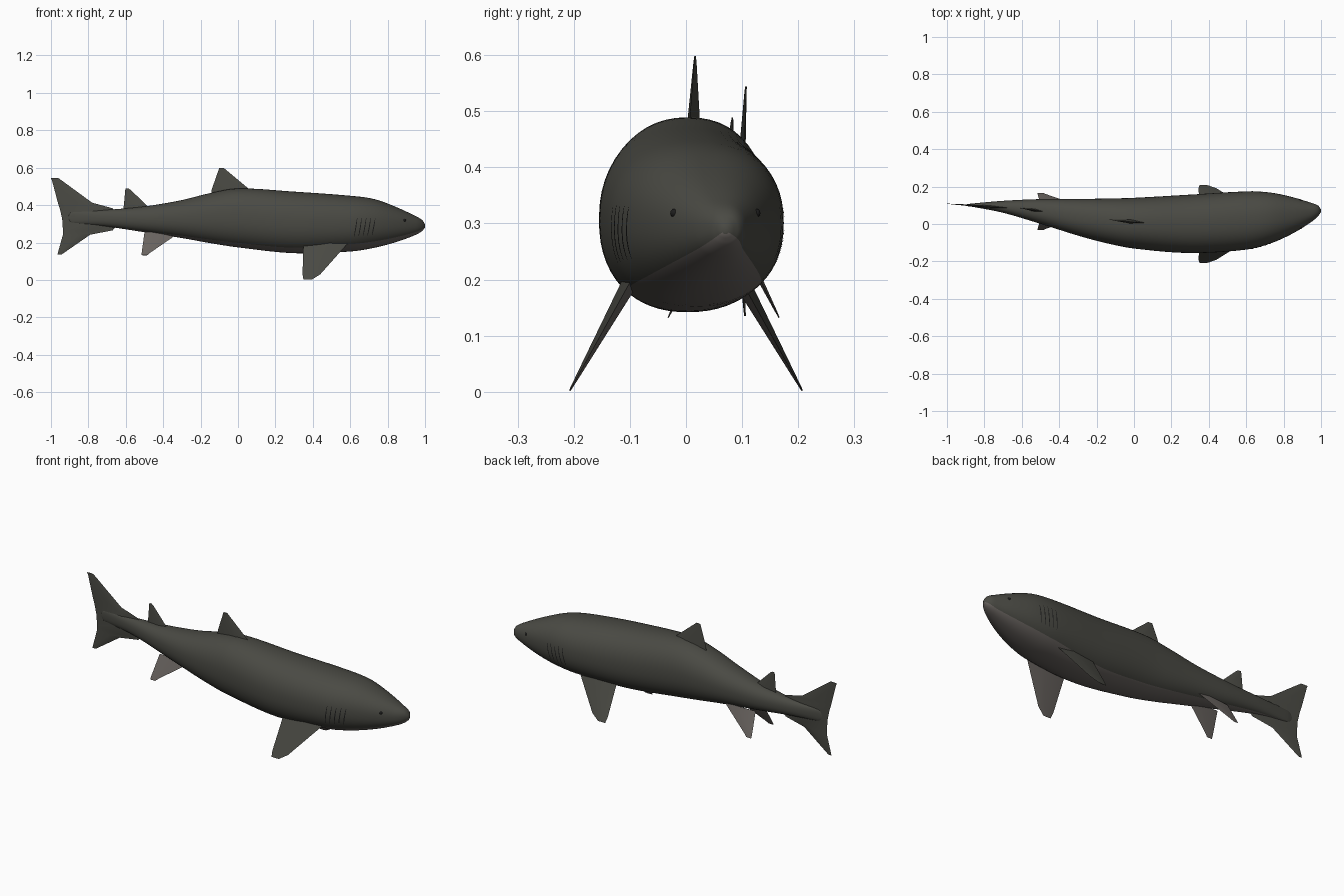
import bpy, bmesh, math
from mathutils import Vector

if "Cube" in bpy.data.objects:
    bpy.data.objects.remove(bpy.data.objects["Cube"])


def material(name, rgb):
    m = bpy.data.materials.new(name)
    m.diffuse_color = (*rgb, 1)
    m.use_nodes = True
    m.node_tree.nodes["Principled BSDF"].inputs["Base Color"].default_value = m.diffuse_color
    return m


DARK = material("dark olive grey", (0.068, 0.068, 0.057))
PALE = material("pale belly grey", (0.14, 0.125, 0.115))
BLACK = material("near black", (0.012, 0.012, 0.012))


def finish(name, bm, mats, smooth=40):
    bmesh.ops.recalc_face_normals(bm, faces=bm.faces)
    me = bpy.data.meshes.new(name)
    bm.to_mesh(me)
    bm.free()
    for m in mats:
        me.materials.append(m)
    ob = bpy.data.objects.new(name, me)
    bpy.context.collection.objects.link(ob)
    bpy.ops.object.select_all(action='DESELECT')
    ob.select_set(True)
    bpy.context.view_layer.objects.active = ob
    bpy.ops.object.shade_smooth_by_angle(angle=math.radians(smooth))
    return ob


# Body stations: x, top z, bottom z, back y, front y, belly half angle
BODY = [
    (-0.905, 0.345, 0.325, 0.103, 0.099, 12),
    (-0.895, 0.360, 0.310, 0.105, 0.096, 12),
    (-0.87, 0.367, 0.302, 0.109, 0.093, 15),
    (-0.70, 0.375, 0.285, 0.124, 0.060, 20),
    (-0.50, 0.393, 0.255, 0.133, 0.001, 27),
    (-0.30, 0.427, 0.224, 0.134, -0.062, 31),
    (-0.15, 0.464, 0.197, 0.136, -0.102, 33),
    (0.00, 0.489, 0.174, 0.140, -0.131, 34),
    (0.30, 0.472, 0.143, 0.157, -0.155, 37),
    (0.60, 0.450, 0.152, 0.174, -0.137, 45),
    (0.73, 0.432, 0.172, 0.168, -0.104, 45),
    (0.85, 0.388, 0.204, 0.143, -0.050, 46),
    (0.95, 0.341, 0.241, 0.112, 0.012, 48),
    (0.985, 0.320, 0.262, 0.098, 0.043, 52),
    (1.00, 0.297, 0.281, 0.077, 0.064, 55),
]


def station(x):
    """Smooth interpolation of the body table."""
    n = len(BODY)
    i = max(k for k in range(n - 1) if BODY[k][0] <= x + 1e-9)
    a, b = BODY[i], BODY[i + 1]
    h = b[0] - a[0]
    t = (x - a[0]) / h

    def slope(k, c):
        lo, hi = max(k - 1, 0), min(k + 1, n - 1)
        return (BODY[hi][c] - BODY[lo][c]) / (BODY[hi][0] - BODY[lo][0])
    out = []
    for c in range(1, 6):
        d = (b[c] - a[c]) / h
        s0, s1 = slope(i, c), slope(i + 1, c)
        lim = 3 * abs(d)
        s0, s1 = (max(-lim, min(lim, s)) for s in (s0, s1))
        out.append((2*t**3 - 3*t*t + 1) * a[c] + (t**3 - 2*t*t + t) * h * s0
                   + (3*t*t - 2*t**3) * b[c] + (t**3 - t*t) * h * s1)
    return out


def surface(x, ang, grow=0.0):
    """Point on the body; ang 0 = back (+y), 90 = top."""
    zt, zb, yb, yf, _ = station(x)
    c, s = math.cos(ang), math.sin(ang)
    e = 2 / 2.25
    return Vector((x,
                   (yb + yf) / 2 + ((yb - yf) / 2 + grow) * math.copysign(abs(c)**e, c),
                   (zt + zb) / 2 + ((zt - zb) / 2 + grow) * math.copysign(abs(s)**e, s)))


# Body loft, with an edge loop following the belly colour border
NB, NT = 14, 42
xs = []
for a, b in zip(BODY, BODY[1:]):
    k = max(3, round((b[0] - a[0]) / 0.03))
    xs += [a[0] + (b[0] - a[0]) * j / k for j in range(k)]
xs.append(1.0)
bm = bmesh.new()
rings = []
for x in xs:
    h = math.radians(station(x)[4])
    down = -math.pi / 2
    angs = [down - h + 2 * h * j / NB for j in range(NB)]
    angs += [down + h + (2 * math.pi - 2 * h) * j / NT for j in range(NT)]
    rings.append([bm.verts.new(surface(x, a)) for a in angs])
for r, q in zip(rings, rings[1:]):
    for j in range(NB + NT):
        k = (j + 1) % (NB + NT)
        f = bm.faces.new((r[j], r[k], q[k], q[j]))
        f.material_index = 1 if j < NB else 0
bm.faces.new(rings[0])
bm.faces.new(rings[-1])
finish("body", bm, (DARK, PALE), 60)


def fin(name, stations, mats, pale_under=False):
    """Loft lens sections; each station is (leading, trailing, thickness, normal)."""
    bm = bmesh.new()
    loops = []
    for le, te, t, n in stations:
        le, te, n = Vector(le), Vector(te), Vector(n).normalized()
        mid = le.lerp(te, 0.4)
        loops.append([bm.verts.new(p) for p in (le, mid + n*t/2, te, mid - n*t/2)])
    for a, b in zip(loops, loops[1:]):
        for j in range(4):
            k = (j + 1) % 4
            bm.faces.new((a[j], a[k], b[k], b[j]))
    bm.faces.new(loops[0])
    bm.faces.new(loops[-1])
    bmesh.ops.recalc_face_normals(bm, faces=bm.faces)
    if pale_under:
        for f in bm.faces:
            f.material_index = 1 if f.normal.z < 0 else 0
    return finish(name, bm, mats, 25)


def upright_fin(name, rows, y_of_x, lean=0.0):
    """Vertical fin; rows are (leading x, trailing x, z, thickness)."""
    z0 = rows[0][2]
    st = []
    for xl, xt, z, t in rows:
        dy = lean * (z - z0)
        st.append(((xl, y_of_x(xl) + dy, z), (xt, y_of_x(xt) + dy, z), t, (0.1, 1, 0)))
    fin(name, st, (DARK,))


upright_fin("first_dorsal_fin",
            [(0.10, -0.145, 0.45, 0.026), (0.06, -0.14, 0.485, 0.022),
             (-0.06, -0.105, 0.585, 0.006), (-0.075, -0.10, 0.598, 0.003)],
            lambda x: 0.013 - 0.09 * x, -0.03)
upright_fin("second_dorsal_fin",
            [(-0.46, -0.615, 0.37, 0.016), (-0.49, -0.61, 0.40, 0.013),
             (-0.572, -0.603, 0.48, 0.004), (-0.585, -0.60, 0.489, 0.002)],
            lambda x: 0.075 - 0.15 * (x + 0.54))
upright_fin("tail_fin",
            [(-0.945, -0.965, 0.135, 0.003), (-0.93, -0.963, 0.145, 0.004),
             (-0.79, -0.936, 0.242, 0.010), (-0.67, -0.936, 0.265, 0.013),
             (-0.62, -0.94, 0.325, 0.013), (-0.67, -0.953, 0.383, 0.013),
             (-0.78, -0.963, 0.413, 0.010), (-0.94, -0.994, 0.53, 0.004),
             (-0.96, -1.0, 0.544, 0.003)],
            lambda x: 0.10 - 0.07 * (x + 0.88))


# Paired fins, mirrored about their own centre plane
def paired(name, rows, centre, root_y, root_z, splay, mats, pale_under):
    for tag, s in (("front", -1), ("back", 1)):
        st = []
        for xl, xt, z, t in rows:
            y = centre + s * (root_y + (root_z - z) * splay)
            st.append(((xl, y, z), (xt, y, z), t, (0, s, splay)))
        fin(f"{tag}_{name}", st, mats, pale_under)


paired("pectoral_fin",
       [(0.60, 0.35, 0.21, 0.030), (0.44, 0.345, 0.03, 0.007),
        (0.395, 0.35, 0.002, 0.003)], 0, 0.10, 0.195, 0.555, (DARK, PALE), True)
paired("pelvic_fin",
       [(-0.31, -0.50, 0.255, 0.014), (-0.47, -0.515, 0.145, 0.004),
        (-0.485, -0.515, 0.132, 0.002)], 0.067, 0.04, 0.25, 0.5, (PALE,), False)

# Gill slits: thin strips hugging the body on both sides
bm = bmesh.new()
for side in (0, 1):
    for g in range(5):
        prev = None
        for j in range(9):
            t = j / 8
            a = math.radians(-26 + 36 * t)
            if side:
                a = math.pi - a
            x = 0.62 + 0.024 * g + 0.018 * t
            w = 0.0025 * math.sin(math.pi * (0.1 + 0.8 * t))
            cur = [bm.verts.new(surface(x + d, a, 0.0012)) for d in (-w, w)]
            if prev:
                bm.faces.new((prev[0], prev[1], cur[1], cur[0]))
            prev = cur
finish("gill_slits", bm, (BLACK,))

# Eyes
for tag, a in (("back", 0.3), ("front", math.pi - 0.3)):
    bpy.ops.mesh.primitive_uv_sphere_add(segments=16, ring_count=8, radius=0.008,
                                         location=surface(0.89, a, -0.004))
    eye = bpy.context.object
    eye.name = f"{tag}_eye"
    eye.data.materials.append(BLACK)
    bpy.ops.object.shade_smooth()
